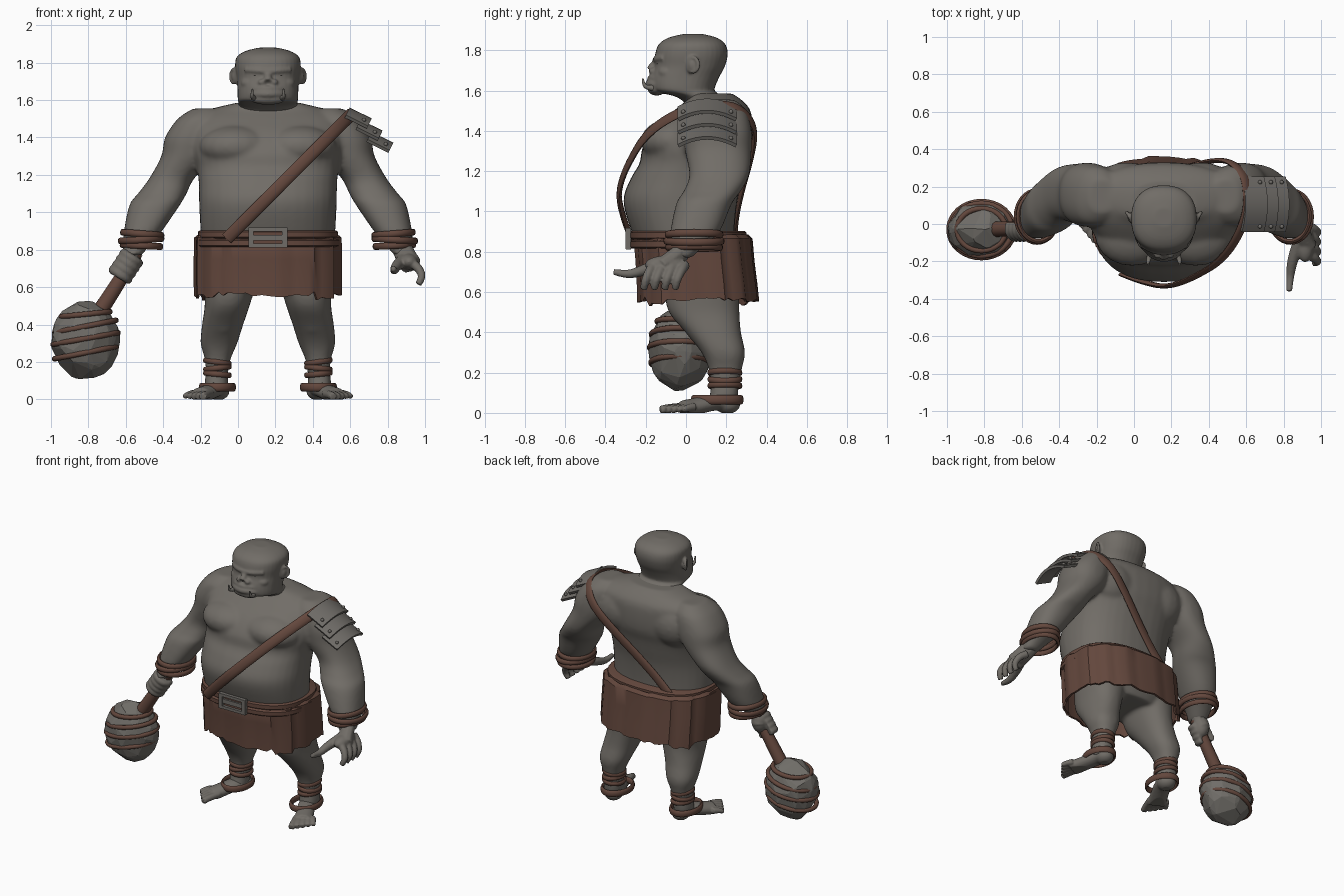
import bpy, bmesh, math, random
from math import sin, cos, pi
from mathutils import Vector, Matrix

random.seed(4)
cube = bpy.data.objects.get("Cube")
if cube:
    bpy.data.objects.remove(cube, do_unlink=True)
BODY_X = 0.16  # the figure stands off-centre to leave room for the club


def material(name, *rgb):
    mat = bpy.data.materials.new(name)
    mat.use_nodes = True
    mat.diffuse_color = (*rgb, 1)
    bsdf = mat.node_tree.nodes["Principled BSDF"]
    bsdf.inputs["Base Color"].default_value = (*rgb, 1)
    bsdf.inputs["Roughness"].default_value = 0.8
    return mat


skin = material("grey skin", .165, .152, .135)
leather = material("brown leather", .125, .063, .046)
metal = material("dull metal", .16, .15, .137)
stone = material("grey stone", .162, .153, .138)
bone = material("tusk bone", .18, .168, .15)
dark = material("dark eye", .08, .073, .065)


def make(name, bm, mat, voxel=0, relax=0, thick=0, smooth=True):
    """Turn a bmesh into an object, optionally fused, relaxed or thickened."""
    bmesh.ops.recalc_face_normals(bm, faces=bm.faces[:])
    mesh = bpy.data.meshes.new(name)
    bm.to_mesh(mesh)
    bm.free()
    ob = bpy.data.objects.new(name, mesh)
    bpy.context.scene.collection.objects.link(ob)
    ob.location.x = BODY_X
    if voxel:
        mod = ob.modifiers.new("fuse", "REMESH")
        mod.mode, mod.voxel_size = "VOXEL", voxel
        mod = ob.modifiers.new("relax", "SMOOTH")
        mod.factor, mod.iterations = 0.5, relax
    if thick:
        mod = ob.modifiers.new("thickness", "SOLIDIFY")
        mod.thickness, mod.offset = thick, -1
    if ob.modifiers:
        graph = bpy.context.evaluated_depsgraph_get()
        baked = bpy.data.meshes.new_from_object(ob.evaluated_get(graph))
        ob.modifiers.clear()
        ob.data = baked
    ob.data.materials.clear()
    ob.data.materials.append(mat)
    if smooth:
        ob.data.shade_smooth()
        if not voxel:
            ob.data.set_sharp_from_angle(angle=math.radians(40))
    return ob


def spline(points, steps=4):
    """Catmull-Rom interpolation of tuples of any length."""
    pts = [Vector(p) for p in points]
    out = []
    for i in range(len(pts) - 1):
        a, b, c, d = pts[max(i - 1, 0)], pts[i], pts[i + 1], pts[min(i + 2, len(pts) - 1)]
        for k in range(steps):
            t = k / steps
            out.append((b * 2 + (c - a) * t + (a * 2 - b * 5 + c * 4 - d) * t * t
                        + (b * 3 - a - c * 3 + d) * t ** 3) * 0.5)
    return out + [pts[-1]]


def oval(z, x, y, rx, ry, power=2.3, n=36):
    def bend(v):
        return math.copysign(abs(v) ** (2 / power), v)
    return [Vector((x + rx * bend(cos(2 * pi * k / n)), y + ry * bend(sin(2 * pi * k / n)), z))
            for k in range(n)]


def bridge(bm, loops, closed=False, caps=True):
    rings = [[bm.verts.new(p) for p in loop] for loop in loops]
    n = len(rings[0])
    for i in range(len(rings) if closed else len(rings) - 1):
        a, b = rings[i], rings[(i + 1) % len(rings)]
        for k in range(n):
            bm.faces.new((a[k], a[(k + 1) % n], b[(k + 1) % n], b[k]))
    if caps and not closed:
        bm.faces.new(rings[0])
        bm.faces.new(rings[-1])


def stack(bm, sections, side=1, power=2.3, steps=4):
    """Loft ovals given as (z, x, y, half width, half depth)."""
    bridge(bm, [oval(z, x * side, y, rx, ry, power)
                for z, x, y, rx, ry in spline(sections, steps)])


def tube(bm, pts, r0, r1=None, up=(.2, .3, .9), flat=1, closed=False, sides=10):
    pts = [Vector(p) for p in pts] if closed else spline(pts)
    last, n, loops = len(pts) - 1, Vector(up), []
    r1 = r0 if r1 is None else r1
    for i, p in enumerate(pts):
        back = pts[i - 1] if closed or i else p
        ahead = pts[(i + 1) % len(pts)] if closed or i < last else p
        t = (ahead - back).normalized()
        n = (n - t * n.dot(t)).normalized()
        m, r = t.cross(n), r0 + (r1 - r0) * i / last
        loops.append([p + (n * cos(a) + m * sin(a) * flat) * r
                      for a in (2 * pi * k / sides for k in range(sides))])
    bridge(bm, loops, closed)


def hoop(bm, x, y, z, rx, ry, r, tilt=0, flat=.7):
    tube(bm, [(x + rx * cos(a), y + ry * sin(a), z + tilt * rx * cos(a))
              for a in (2 * pi * k / 32 for k in range(32))], r, up=(0, 0, 1), flat=flat, closed=True)


def ball(bm, centre, size):
    bmesh.ops.create_uvsphere(bm, u_segments=20, v_segments=12, radius=1,
                              matrix=Matrix.Translation(centre) @ Matrix.Diagonal((*size, 1)))


def box(bm, centre, size):
    bmesh.ops.create_cube(bm, size=1, matrix=Matrix.Translation(centre) @ Matrix.Diagonal((*size, 1)))


# Torso, arms and legs fused into one skin
bm = bmesh.new()
stack(bm, [(.57, 0, .08, .24, .17), (.65, 0, .06, .32, .22), (.75, 0, .04, .345, .235),
           (.83, 0, .005, .35, .24), (.9, 0, -.015, .36, .255), (1.05, 0, -.028, .368, .283),
           (1.16, 0, .002, .37, .278), (1.24, 0, .035, .38, .265), (1.32, 0, .055, .4, .27),
           (1.42, 0, .09, .41, .24), (1.5, 0, .13, .4, .19), (1.55, 0, .14, .31, .14),
           (1.585, 0, .12, .17, .11)])
for s in (-1, 1):
    stack(bm, [(1.555, .33, .15, .07, .09), (1.5, .36, .15, .122, .15), (1.4, .4, .155, .15, .17),
               (1.3, .43, .16, .14, .165), (1.18, .515, .165, .12, .148), (1.1, .565, .13, .13, .142),
               (1.04, .605, .09, .135, .138), (.9, .668, .045, .102, .122), (.83, .7, .01, .075, .08),
               (.77, .725, -.03, .05, .06)], s)
    stack(bm, [(.7, .2, .08, .14, .18), (.6, .205, .08, .135, .185), (.5, .218, .09, .12, .175),
               (.4, .242, .135, .11, .138), (.3, .262, .185, .098, .108), (.22, .268, .195, .07, .083),
               (.15, .272, .192, .06, .07), (.1, .275, .19, .062, .07), (.04, .275, .18, .06, .07)], s)
    ball(bm, (s * .17, -.055, 1.35), (.2, .17, .115))  # chest muscle
    ball(bm, (s * .2, .2, 1.38), (.18, .13, .16))      # shoulder blade
    ball(bm, (s * .24, .05, .42), (.07, .045, .07))    # knee
make("body", bm, skin, voxel=.012, relax=9)

# Head with brow, nose, lips and ears
bm = bmesh.new()
stack(bm, [(1.5, 0, .13, .15, .1), (1.565, 0, .075, .157, .115), (1.595, 0, -.005, .16, .15),
           (1.62, 0, -.015, .162, .16), (1.67, 0, -.003, .163, .17), (1.72, 0, .018, .167, .175),
           (1.78, 0, .027, .175, .18), (1.83, 0, .03, .167, .165), (1.862, 0, .033, .12, .12),
           (1.88, 0, .035, .05, .05)])
tube(bm, [(-.12, -.11, 1.762), (-.06, -.142, 1.757), (0, -.15, 1.753), (.06, -.142, 1.757),
          (.12, -.11, 1.762)], .016)
tube(bm, [(0, -.14, 1.755), (0, -.16, 1.725), (0, -.175, 1.7)], .015, .026)
for z, r, y in ((1.66, .017, -.176), (1.632, .02, -.184)):
    tube(bm, [(-.1, -.12, z - .01), (-.06, y + .02, z), (0, y, z), (.06, y + .02, z),
              (.1, -.12, z - .01)], r)
ball(bm, (0, -.145, 1.605), (.095, .045, .03))
for s in (-1, 1):
    ball(bm, (s * .032, -.165, 1.695), (.022, .02, .018))
    ball(bm, (s * .09, -.09, 1.69), (.055, .05, .035))
    ball(bm, (s * .062, -.118, 1.735), (.03, .025, .02))
    ball(bm, (s * .175, .035, 1.725), (.02, .026, .034))
    tube(bm, [(s * (.183 + .016 * cos(a)), .035 + .027 * cos(a), 1.728 + .036 * sin(a))
              for a in (pi * k / 8 for k in range(16))], .01, up=(1, 0, 0), closed=True)
make("head", bm, skin, voxel=.007, relax=4)
eyes, tusks = bmesh.new(), bmesh.new()
for s in (-1, 1):
    ball(eyes, (s * .062, -.137, 1.734), (.018, .01, .004))
    tube(tusks, [(s * .076, -.165, 1.612), (s * .084, -.203, 1.622), (s * .083, -.215, 1.66)], .016, .004)
make("eyes", eyes, dark)
make("tusks", tusks, bone)

# Feet turned outward, with five toes each
for s, name in ((-1, "right_foot"), (1, "left_foot")):
    bm = bmesh.new()
    heel, along, across = Vector((.265, .2, 0)), Vector((.44, -.9, 0)), Vector((.9, .44, 0))
    tube(bm, [(s * .265, .22, .04), (s * .28, .15, .052), (s * .325, .06, .035), (s * .36, -.01, .02)],
         .055, .062, up=(1, 0, 0), flat=.7, sides=16)
    ball(bm, (s * .265, .205, .045), (.06, .065, .05))
    for i in range(5):
        root = heel + along * .2 + across * (i - 2) * .026
        tip = heel + along * (.33 - .014 * i) + across * (i - 2) * .034
        ends = [(s * p.x, p.y, z) for p, z in ((root, .03), (root.lerp(tip, .6), .024), (tip, .014))]
        tube(bm, ends, .022, .022 - .002 * i)
    foot = make(name, bm, skin, voxel=.007, relax=3)
    for v in foot.data.vertices:
        v.co.z = max(v.co.z, 0)

# Open left hand
bm = bmesh.new()
tube(bm, [(.705, 0, .83), (.725, -.03, .79), (.745, -.08, .75), (.765, -.12, .72)], .055, .06, flat=.8)
ball(bm, (.755, -.105, .735), (.05, .1, .045))
for i in range(4):
    y = -.19 + .052 * i
    tube(bm, [(.755, y + .03, .735), (.8, y + .01, .705), (.822, y - .01, .66), (.805, y - .02, .615)], .027, .018)
tube(bm, [(.73, -.08, .75), (.69, -.19, .715), (.675, -.28, .69), (.67, -.36, .7)], .037, .015)
make("left_hand", bm, skin, voxel=.007, relax=3)

# Right hand closed around the club handle
bm = bmesh.new()
axis, front = Vector((.545, 0, .838)), Vector((0, -1, 0))
out, grip = axis.cross(front), Vector((-.758, -.025, .71))
tube(bm, [(-.705, 0, .83), (-.725, -.01, .78), (-.745, .01, .72)], .055, .05)
ball(bm, (-.74, -.01, .74), (.055, .06, .08))
for i in range(4):
    c = grip + axis * (i - 1.5) * .036
    tube(bm, [c + (front * cos(a) + out * sin(a)) * .05 for a in (-2.2, -1.4, -.7, 0, .7, 1.4, 2)], .025, .02)
make("right_hand", bm, skin, voxel=.007, relax=5)

# Club: handle, chipped boulder and bindings
bm = bmesh.new()
tube(bm, [(-.7, -.02, .785), (-.815, -.025, .6), (-.97, -.03, .36)], .034, .046, sides=12)
make("club_handle", bm, leather)
bm = bmesh.new()
for i in range(95):
    p = Vector([random.gauss(0, 1) for _ in range(3)]).normalized()
    bm.verts.new((-.975 + .186 * p.x, -.03 + .158 * p.y, .315 + .212 * p.z))
bmesh.ops.convex_hull(bm, input=bm.verts[:])
make("club_stone", bm, stone, smooth=False)
bm = bmesh.new()
for h, tilt in ((.14, .1), (.075, .2), (.01, .18), (-.065, .2)):
    w = math.sqrt(1 - (h / .212) ** 2)
    hoop(bm, -.975, -.03, .315 + h, .174 * w, .15 * w, .015, tilt, 1)
make("club_bindings", bm, leather)

# Ragged skirt of overlapping panels
bm = bmesh.new()
hem = [random.uniform(-.012, .022) for _ in range(14)]
loops = []
for z, y, rx, ry in ((.885, .03, .355, .27), (.865, .035, .38, .286), (.75, .045, .383, .286),
                     (.64, .055, .383, .29), (.545, .06, .382, .294)):
    loop = oval(z, 0, y, rx, ry, 2.55, 70)
    for k, p in enumerate(loop):
        grow = 1 + .01 * (k % 5)
        p.x, p.y = p.x * grow, y + (p.y - y) * grow
        if z < .6:
            p.z += hem[k // 5] + random.uniform(-.014, .01)
    loops.append(loop)
bridge(bm, loops, caps=False)
make("skirt", bm, leather, thick=.014)

# Belt and buckle
bm = bmesh.new()
for z, r in ((.815, .385), (.86, .375)):
    stack(bm, [(z, 0, .01, r - .01, .28), (z + .008, 0, .01, r, .29),
               (z + .035, 0, .01, r, .29), (z + .043, 0, .01, r - .01, .28)], power=2.5, steps=1)
make("belt", bm, leather)
bm = bmesh.new()
for s in (-1, 1):
    box(bm, (s * .09, -.286, .865), (.028, .028, .105))
    box(bm, (0, -.286, .865 + s * .043), (.2, .024, .02))
box(bm, (0, -.282, .865), (.16, .02, .03))
make("belt_buckle", bm, metal)

# Strap over the left shoulder, lying in one slanted plane
bm = bmesh.new()
tube(bm, [(z - 1.08, y, z) for y, z in (
    (-.27, .86), (-.31, .97), (-.332, 1.08), (-.31, 1.18), (-.262, 1.28), (-.21, 1.36), (-.135, 1.43),
    (-.04, 1.485), (.06, 1.52), (.15, 1.527), (.25, 1.51), (.32, 1.45), (.34, 1.37), (.318, 1.25),
    (.277, 1.1), (.25, .97), (.243, .86))], .033, up=(1, 0, -1), flat=.4)
make("shoulder_strap", bm, leather)

# Three arched shoulder plates with rivets
plates, rivets = bmesh.new(), bmesh.new()
for i in range(3):
    rows = []
    for k in range(11):
        t = k / 5 - 1
        inner = Vector((.437 + .058 * i - .02 * t * t, .105 + .148 * t, 1.56 - .065 * i - .04 * t * t))
        rows.append([inner, inner + Vector((.118, 0, -.058))])
        if k in (1, 9):
            ball(rivets, inner + Vector((.09, 0, -.04)), (.011, .011, .011))
    verts = [[plates.verts.new(p) for p in row] for row in rows]
    for a, b in zip(verts, verts[1:]):
        plates.faces.new((a[0], a[1], b[1], b[0]))
make("shoulder_plates", plates, metal, thick=.018)
make("shoulder_rivets", rivets, metal)

# Wrist and ankle wraps
for s, side in ((-1, "right"), (1, "left")):
    bm = bmesh.new()
    for z, x, r, tilt in ((.885, .672, .106, .08), (.853, .678, .112, -.06), (.822, .676, .104, .05)):
        hoop(bm, s * x, .04, z, r, r + .027, .018, s * tilt)
    make(side + "_wrist_wrap", bm, leather)
    bm = bmesh.new()
    for z, tilt in ((.2, .15), (.167, -.12), (.135, .1)):
        hoop(bm, s * .27, .193, z, .066, .076, .015, s * tilt)
    hoop(bm, s * .27, .155, .065, .088, .12, .023, 0, .5)
    make(side + "_ankle_wrap", bm, leather)
